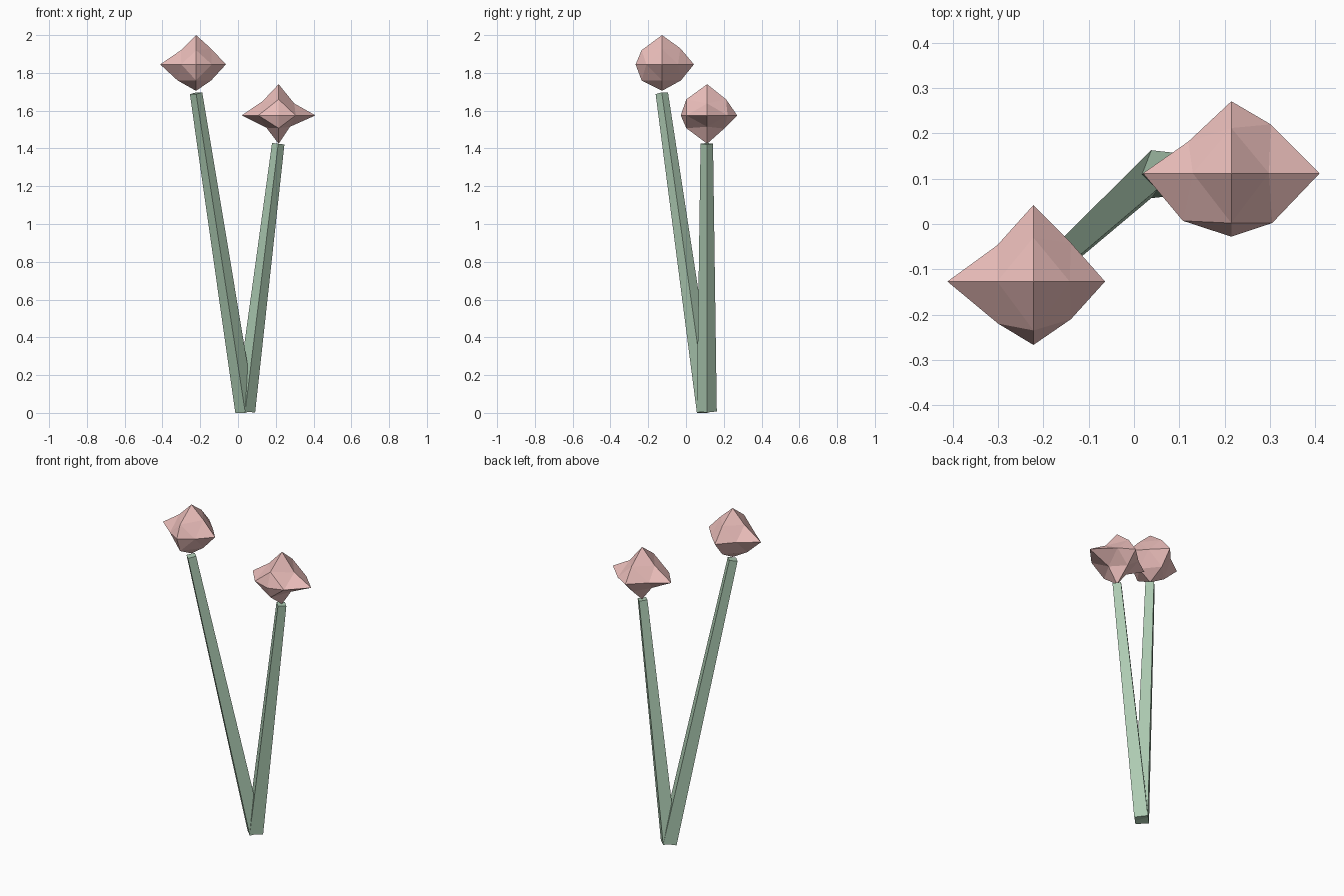
import bpy, bmesh
from mathutils import Vector

if "Cube" in bpy.data.objects:
    bpy.data.objects.remove(bpy.data.objects["Cube"])


def material(name, color):
    m = bpy.data.materials.new(name)
    m.diffuse_color = color
    m.use_nodes = True
    m.node_tree.nodes["Principled BSDF"].inputs["Base Color"].default_value = m.diffuse_color
    return m


GREEN = material("stem_green", (0.42, 0.60, 0.45, 1))
PINK = material("bud_pink", (0.84, 0.52, 0.50, 1))


def finish(bm, name, mat):
    bmesh.ops.recalc_face_normals(bm, faces=bm.faces)
    mesh = bpy.data.meshes.new(name)
    bm.to_mesh(mesh)
    bm.free()
    mesh.materials.append(mat)
    obj = bpy.data.objects.new(name, mesh)
    bpy.context.collection.objects.link(obj)
    return obj


# Tapered four-sided stem leaning from the shared root to its tip
def stem(name, root, tip, r_root=0.053, r_tip=0.033):
    root, tip = Vector(root), Vector(tip)
    axis = tip - root
    bm = bmesh.new()
    bmesh.ops.create_cone(bm, cap_ends=True, segments=4, radius1=r_root,
                          radius2=r_tip, depth=axis.length)
    turn = Vector((0, 0, 1)).rotation_difference(axis).to_matrix()
    for v in bm.verts:
        v.co = turn @ v.co + (root + tip) / 2
    return finish(bm, name, GREEN)


# Faceted bud: octahedron split once, with uneven points and edge middles.
# reach: distance along each half axis; mids: (first, second) offset of
# each edge middle, in the order -- -+ +- ++ for each plane.
def bud(name, centre, reach, mids):
    bm = bmesh.new()
    centre = Vector(centre)
    signs = (-1, 1)
    tips, middles = {}, {}
    for a in range(3):
        for i, s in enumerate(signs):
            p = Vector((0, 0, 0))
            p[a] = s * reach[a][i]
            tips[a, s] = bm.verts.new(centre + p)
    for (a, b), pairs in mids.items():
        it = iter(pairs)
        for s in signs:
            for t in signs:
                u, w = next(it)
                p = Vector((0, 0, 0))
                p[a], p[b] = s * u, t * w
                middles[a, s, b, t] = bm.verts.new(centre + p)
    # Four facets in every octant
    for sx in signs:
        for sy in signs:
            for sz in signs:
                x, y, z = tips[0, sx], tips[1, sy], tips[2, sz]
                xy = middles[0, sx, 1, sy]
                xz = middles[0, sx, 2, sz]
                yz = middles[1, sy, 2, sz]
                for f in ((x, xy, xz), (y, yz, xy), (z, xz, yz), (xy, yz, xz)):
                    bm.faces.new(f)
    return finish(bm, name, PINK)


# Stems
ROOT = (0.038, 0.110, 0.008)
stem("tall_stem", ROOT, (-0.222, -0.128, 1.692))
stem("short_stem", ROOT, (0.213, 0.110, 1.425))

# Buds
bud("tall_bud", (-0.222, -0.127, 1.845),
    ((0.190, 0.158), (0.140, 0.169), (0.140, 0.155)),
    {(0, 1): ((0.078, 0.093), (0.080, 0.080), (0.083, 0.083), (0.083, 0.085)),
     (0, 2): ((0.098, 0.085), (0.080, 0.075), (0.080, 0.085), (0.080, 0.083)),
     (1, 2): ((0.108, 0.085), (0.108, 0.075), (0.100, 0.085), (0.097, 0.085))})
bud("short_bud", (0.215, 0.112, 1.575),
    ((0.195, 0.195), (0.140, 0.159), (0.150, 0.165)),
    {(0, 1): ((0.107, 0.105), (0.095, 0.070), (0.090, 0.110), (0.087, 0.108)),
     (0, 2): ((0.065, 0.065), (0.085, 0.075), (0.060, 0.060), (0.083, 0.063)),
     (1, 2): ((0.110, 0.068), (0.110, 0.085), (0.090, 0.070), (0.100, 0.085))})
